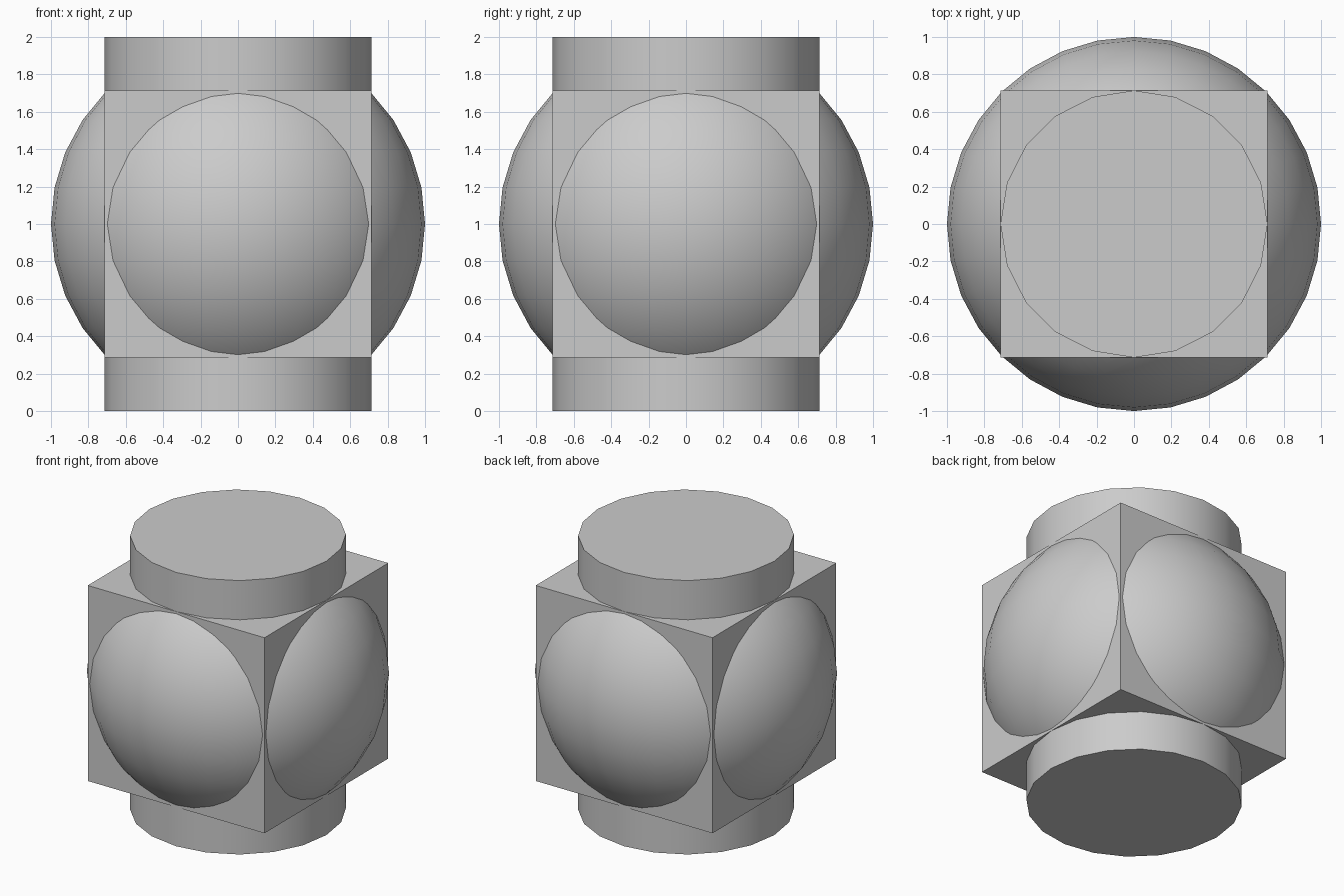
import bpy
import math

# Remove the default cube
default = bpy.data.objects.get("Cube")
if default:
    bpy.data.objects.remove(default, do_unlink=True)

RADIUS = 1.0
HALF = 0.714
CENTRE = (0, 0, 1)

# Single plain grey
grey = bpy.data.materials.new("light_grey")
grey.use_nodes = True
colour = (0.6, 0.6, 0.6, 1)
grey.diffuse_color = colour
grey.node_tree.nodes["Principled BSDF"].inputs["Base Color"].default_value = colour


def finish(name, smooth=False):
    obj = bpy.context.object
    obj.name = name
    obj.data.materials.append(grey)
    if smooth:
        bpy.ops.object.shade_smooth_by_angle(angle=math.radians(30))
    return obj


# Block with flat sides
bpy.ops.mesh.primitive_cube_add(size=2 * HALF, location=CENTRE)
finish("centre_block")

# Ball bulging through the four sides
bpy.ops.mesh.primitive_uv_sphere_add(segments=32, ring_count=16,
                                     radius=RADIUS, location=CENTRE)
finish("ball", smooth=True)

# Upright cylinder running through top and bottom
bpy.ops.mesh.primitive_cylinder_add(vertices=20, radius=HALF,
                                    depth=2 * RADIUS, location=CENTRE)
finish("upright_cylinder", smooth=True)
